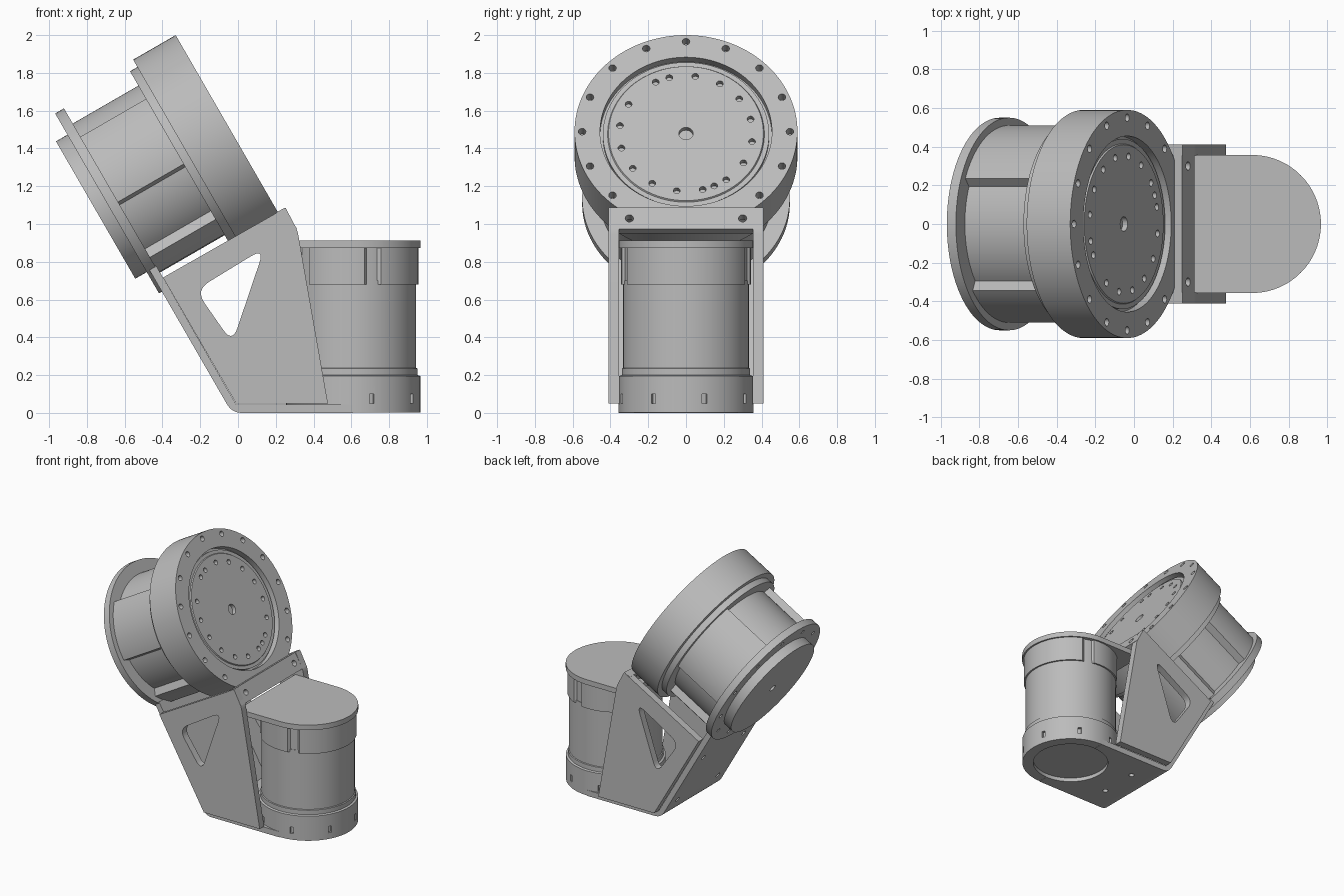
import bpy, bmesh
from math import sin, cos, pi, radians
from mathutils import Matrix, Vector

cube = bpy.data.objects.get("Cube")
if cube:
    bpy.data.objects.remove(cube, do_unlink=True)

grey = bpy.data.materials.new("machined grey")
grey.use_nodes = True
COL = (0.5, 0.5, 0.5, 1)
grey.diffuse_color = COL
grey.node_tree.nodes["Principled BSDF"].inputs["Base Color"].default_value = COL

# Frames: the drum axis rises 30 degrees; local y is the radial "up"
FACE = Vector((-0.035, 0, 1.489))
AXIS = Vector((cos(pi / 6), 0, 0.5))
UP = Vector((-0.5, 0, cos(pi / 6)))
SIDE = Vector((0, 1, 0))
DRUM = Matrix.Translation(FACE) @ Matrix((SIDE, UP, AXIS)).transposed().to_4x4()
MOTOR = Matrix.Translation((0.61, 0, 0))


def at(axial, radial):
    """x, z of a point in the drum's middle plane"""
    p = FACE + AXIS * axial + UP * radial
    return p.x, p.z


def bridge(bm, rings):
    """Skin a list of rings of points, with both ends capped"""
    loops = [[bm.verts.new(p) for p in ring] for ring in rings]
    n = len(loops[0])
    for a, b in zip(loops, loops[1:]):
        for i in range(n):
            j = (i + 1) % n
            bm.faces.new((a[i], a[j], b[j], b[i]))
    bm.faces.new(loops[0][::-1])
    bm.faces.new(loops[-1])


def lathe(bm, profile, m=Matrix(), n=96, grooves=(), depth=0.0):
    """Turn (radius, height) points; grooves are (start, end) degrees from local y"""
    def radius(r, k):
        d = 360 * k / n
        hit = any((d - a) % 360 <= (b - a) for a, b in grooves)
        return r - depth if hit else r
    bridge(bm, [[m @ Vector((radius(r, k) * -sin(-2 * pi * k / n) * -1,
                             radius(r, k) * cos(2 * pi * k / n), h))
                 for k in range(n)] for r, h in profile])


def slab(bm, outline, y0, y1):
    """Extrude an x, z outline along y"""
    bridge(bm, [[Vector((x, y, z)) for x, z in outline] for y in (y0, y1)])


def box(bm, m, size):
    bmesh.ops.create_cube(bm, size=1, matrix=m @ Matrix.Diagonal((*size, 1)))


def rounded(points, r, only=None):
    """Round the corners of an outline"""
    out = []
    for i, p in enumerate(points):
        p = Vector(p)
        if only is not None and i not in only:
            out.append(p)
            continue
        a = p + (Vector(points[i - 1]) - p).normalized() * r
        b = p + (Vector(points[(i + 1) % len(points)]) - p).normalized() * r
        for k in range(9):
            t = k / 8
            out.append(a * (1 - t) ** 2 + p * 2 * t * (1 - t) + b * t * t)
    return out


def ring_holes(bm, m, angles, radius, r, z0, z1):
    """Drills on a circle, angles in degrees from local y"""
    for d in angles:
        d = radians(d)
        spot = m @ Matrix.Translation((radius * sin(d), radius * cos(d), 0))
        lathe(bm, [(r, z0), (r, z1)], spot, 16)


def finish(name, bm, cutter=None):
    """Make the object, apply its cutter and shade it"""
    def make(label, b):
        bmesh.ops.recalc_face_normals(b, faces=b.faces)
        mesh = bpy.data.meshes.new(label)
        b.to_mesh(mesh)
        o = bpy.data.objects.new(label, mesh)
        bpy.context.collection.objects.link(o)
        return o
    ob = make(name, bm)
    if cutter:
        tool = make(name + "_cutter", cutter)
        mod = ob.modifiers.new("cut", "BOOLEAN")
        mod.operation, mod.solver, mod.object = "DIFFERENCE", "EXACT", tool
        bpy.context.view_layer.update()
        ob_eval = ob.evaluated_get(bpy.context.evaluated_depsgraph_get())
        cut = bpy.data.meshes.new_from_object(ob_eval)
        ob.modifiers.clear()
        ob.data = cut
        bpy.data.objects.remove(tool, do_unlink=True)
    ob.data.materials.clear()
    ob.data.materials.append(grey)
    b = bmesh.new()
    b.from_mesh(ob.data)
    for f in b.faces:
        f.smooth = True
        f.material_index = 0
    for e in b.edges:
        e.smooth = len(e.link_faces) == 2 and e.calc_face_angle(0) < radians(28)
    b.to_mesh(ob.data)


new = bmesh.new
steps = [22.5 * k for k in range(16)]

# Drum front flange with its recessed face and bolt circle
bm, cut = new(), new()
lathe(bm, [(0.50, -0.305), (0.545, -0.305), (0.545, -0.26), (0.59, -0.26),
           (0.59, 0), (0.455, 0), (0.455, -0.05), (0.43, -0.05)], DRUM, 128)
ring_holes(cut, DRUM, steps, 0.55, 0.02, -0.06, 0.1)
finish("drum_flange", bm, cut)

# Output disc with its bolt circle and centre bore
bm, cut = new(), new()
lathe(bm, [(0.44, -0.1), (0.44, -0.028), (0.415, -0.028), (0.41, -0.02)], DRUM)
disc_angles = [8 + s for s in steps if s != 315] + [155, 333]
ring_holes(cut, DRUM, disc_angles, 0.353, 0.018, -0.07, 0.1)
ring_holes(cut, DRUM, [0], 0, 0.038, -0.09, 0.1)
finish("output_disc", bm, cut)

# Drum body with shallow lengthwise channels
bm = new()
lathe(bm, [(0.51, -0.71), (0.51, -0.29)], DRUM, 144,
      [(-25, 42), (94, 133), (-133, -94), (155, 205)], 0.053)
finish("drum_body", bm)

# Rear flange and rear cap
bm, cut = new(), new()
lathe(bm, [(0.55, -0.706), (0.55, -0.76)], DRUM)
ring_holes(cut, DRUM, [15 + 30 * k for k in range(12)], 0.485, 0.016, -0.8, -0.715)
finish("rear_flange", bm, cut)
bm, cut = new(), new()
lathe(bm, [(0.42, -0.75), (0.42, -0.83)], DRUM)
ring_holes(cut, DRUM, [0], 0, 0.028, -0.9, -0.77)
finish("rear_cap", bm, cut)

# Side plates with rounded triangular windows
plate = rounded([(-0.01, 0.05), (0.476, 0.05), (0.315, 0.965), (0.252, 1.086),
                 at(-0.70, -0.488)], 0.02, (2,))
window = rounded([(-0.225, 0.65), (0.14, 0.873), (-0.03, 0.37)], 0.085)
for name, s in (("left", 1), ("right", -1)):
    bm, cut = new(), new()
    slab(bm, plate, s * 0.355, s * 0.41)
    slab(cut, window, s * 0.3, s * 0.5)
    finish(name + "_side_plate", bm, cut)

# Bent sheet: bottom plate and sloping back plate
bm, cut = new(), new()
sheet = rounded([(0.61, 0.0), (-0.032, 0.0), at(-0.742, -0.41),
                 at(-0.70, -0.41), (-0.01, 0.045), (0.61, 0.045)], 0.055, (1,))
slab(bm, sheet, -0.357, 0.357)
lathe(cut, [(0.275, -0.1), (0.275, 0.3)], MOTOR)
for y in (-0.25, 0.25):
    for radial in (-0.7, -1.15):
        lathe(cut, [(0.02, -0.9), (0.02, -0.6)],
              DRUM @ Matrix.Translation((y, radial, 0)), 16)
    lathe(cut, [(0.02, -0.1), (0.02, 0.1)], Matrix.Translation((0.15, y * 0.6, 0)), 16)
finish("bent_base_sheet", bm, cut)

# Front cross plate, bolted to the drum flange
bm, cut = new(), new()
box(bm, DRUM @ Matrix.Translation((0, -0.555, 0.018)), (0.815, 0.13, 0.05))
for y in (-0.3, 0.3):
    lathe(cut, [(0.022, -0.1), (0.022, 0.1)],
          DRUM @ Matrix.Translation((y, -0.555, 0)), 16)
finish("front_cross_plate", bm, cut)

# Motor base with side slots and recessed underside
bm, cut = new(), new()
lathe(bm, [(0.355, 0.002), (0.355, 0.195), (0.34, 0.2), (0.34, 0.235), (0.33, 0.24)], MOTOR)
for k in range(8):
    turn = Matrix.Rotation(radians(16 + 45 * k), 4, "Z")
    box(cut, MOTOR @ turn @ Matrix.Translation((0.355, 0, 0.075)), (0.04, 0.026, 0.05))
lathe(cut, [(0.275, -0.1), (0.275, 0.03)], MOTOR)
ring_holes(cut, MOTOR, steps, 0.245, 0.012, 0.01, 0.06)
finish("motor_base", bm, cut)

# Motor body, grooved collar and top plate
bm = new()
lathe(bm, [(0.333, 0.23), (0.333, 0.7)], MOTOR)
finish("motor_body", bm)
bm = new()
lathe(bm, [(0.345, 0.68), (0.345, 0.88)], MOTOR, 144,
      [(a - 6, a + 6) for a in (49, 131, 198, 342)], 0.015)
finish("motor_collar", bm)
bm = new()
arc = [(0.61 + 0.357 * cos(pi * (k / 48 - 0.5)), 0.357 * sin(pi * (k / 48 - 0.5)))
       for k in range(49)]
outline = arc + [(0.25, 0.357), (0.25, -0.357)]
bridge(bm, [[Vector((x, y, z)) for x, y in outline] for z in (0.872, 0.912)])
finish("motor_top_plate", bm)
